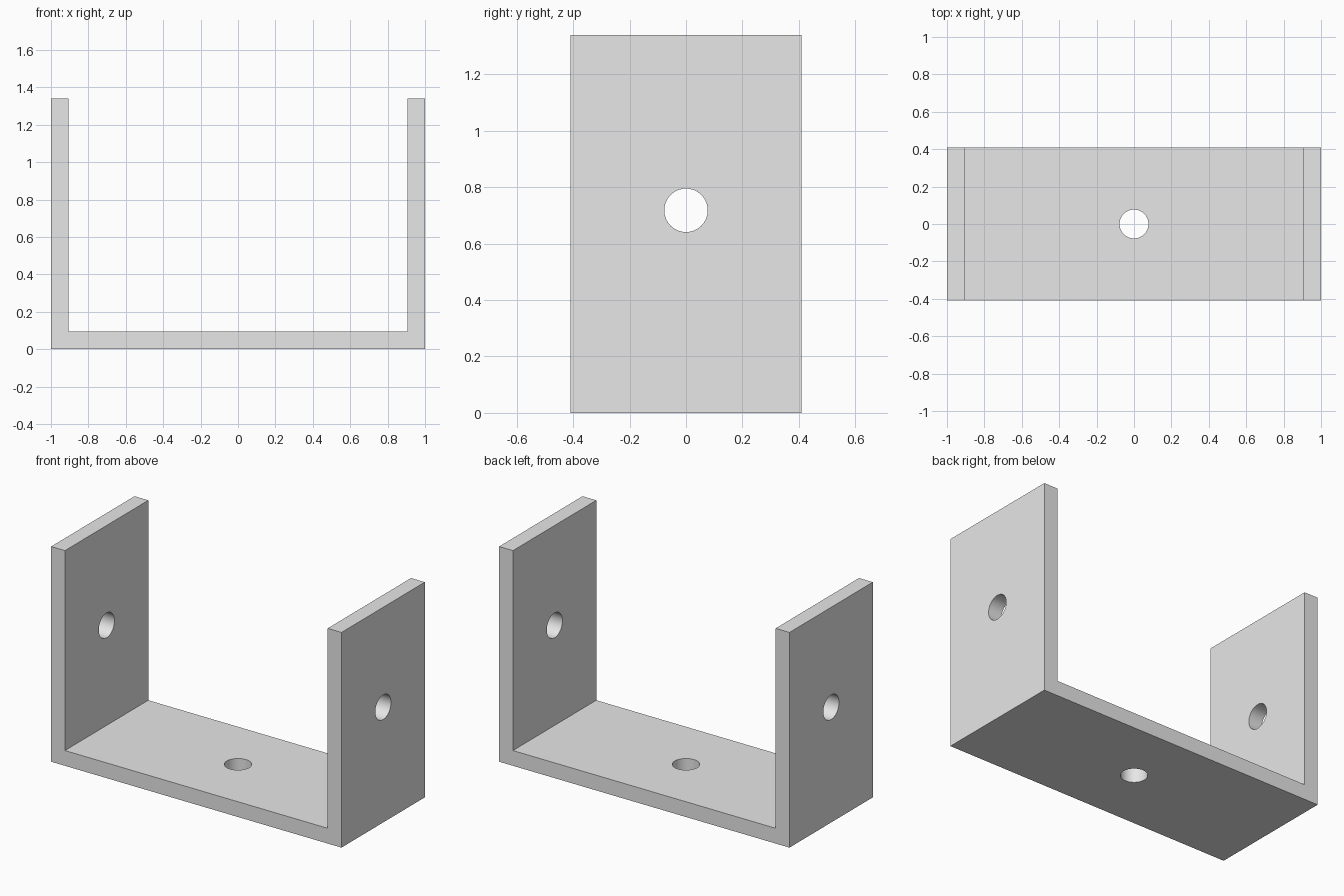
import bpy
import bmesh
import math

cube = bpy.data.objects.get("Cube")
if cube:
    bpy.data.objects.remove(cube, do_unlink=True)

HALF_WIDTH, HALF_DEPTH, HEIGHT = 1.0, 0.41, 1.34
THICK = 0.095
HOLE_RADIUS, HOLE_HEIGHT = 0.077, 0.718

# Plain grey metal
grey = bpy.data.materials.new("light_grey")
grey.use_nodes = True
colour = (0.8, 0.8, 0.8, 1)
grey.diffuse_color = colour
grey.node_tree.nodes["Principled BSDF"].inputs["Base Color"].default_value = colour

# U-shaped bracket: half profile mirrored, then extruded front to back
inner = HALF_WIDTH - THICK
right = [(HALF_WIDTH, 0), (HALF_WIDTH, HEIGHT), (inner, HEIGHT), (inner, THICK)]
profile = right + [(-x, z) for x, z in reversed(right)]

bm = bmesh.new()
face = bm.faces.new([bm.verts.new((x, -HALF_DEPTH, z)) for x, z in profile])
ext = bmesh.ops.extrude_face_region(bm, geom=[face])
verts = [g for g in ext["geom"] if isinstance(g, bmesh.types.BMVert)]
bmesh.ops.translate(bm, verts=verts, vec=(0, 2 * HALF_DEPTH, 0))
bmesh.ops.recalc_face_normals(bm, faces=bm.faces)
mesh = bpy.data.meshes.new("u_bracket")
bm.to_mesh(mesh)
bm.free()
mesh.materials.append(grey)
bracket = bpy.data.objects.new("u_bracket", mesh)
bpy.context.collection.objects.link(bracket)


def drill(name, location, rotation, length):
    """Cut a round hole through the bracket."""
    bpy.ops.mesh.primitive_cylinder_add(vertices=64, radius=HOLE_RADIUS, depth=length,
                                        location=location, rotation=rotation)
    cutter = bpy.context.object
    cutter.name = name
    cutter.hide_render = True
    cutter.data.materials.append(grey)
    bpy.context.view_layer.objects.active = bracket
    mod = bracket.modifiers.new(name, 'BOOLEAN')
    mod.operation = 'DIFFERENCE'
    mod.solver = 'EXACT'
    mod.object = cutter
    bpy.ops.object.modifier_apply(modifier=mod.name)
    bpy.data.objects.remove(cutter, do_unlink=True)


# Base hole, and one bore through both side walls
drill("base_hole", (0, 0, THICK / 2), (0, 0, 0), 0.4)
drill("side_holes", (0, 0, HOLE_HEIGHT), (0, math.pi / 2, 0), 2.4)

# Smooth bores, sharp plate edges
bpy.ops.object.select_all(action='DESELECT')
bracket.select_set(True)
bpy.context.view_layer.objects.active = bracket
bpy.ops.object.shade_smooth_by_angle(angle=math.radians(30))
